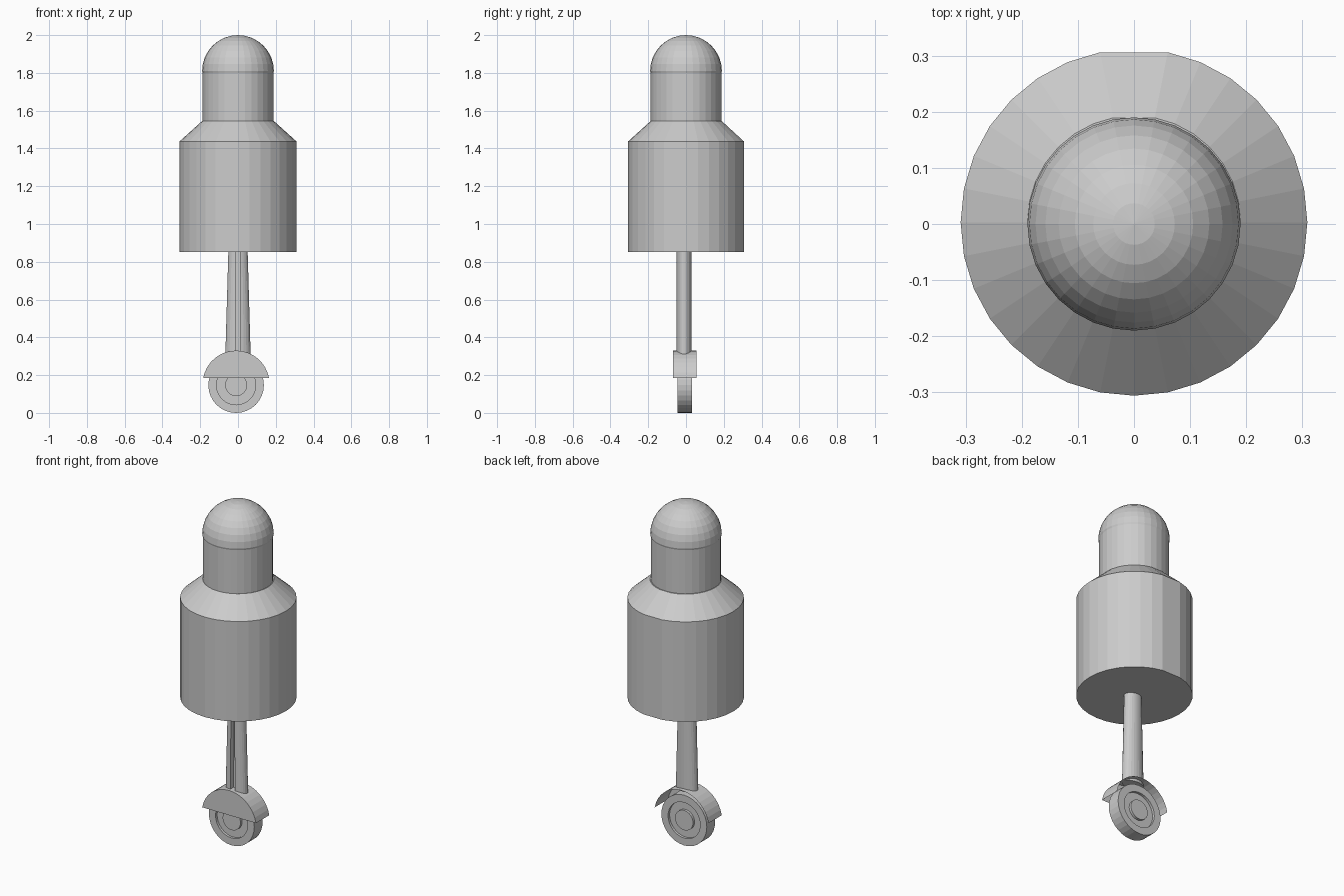
import bpy, bmesh
from math import sin, cos, pi, sqrt, asin
from mathutils import Matrix

if "Cube" in bpy.data.objects:
    bpy.data.objects.remove(bpy.data.objects["Cube"])


def finish(name, bm):
    bmesh.ops.recalc_face_normals(bm, faces=bm.faces)
    me = bpy.data.meshes.new(name)
    bm.to_mesh(me)
    bm.free()
    ob = bpy.data.objects.new(name, me)
    bpy.context.collection.objects.link(ob)
    return ob


def loft(bm, rings, cap_start=True, cap_end=True):
    """Bridge closed rings of points, with optional end caps."""
    vs = [[bm.verts.new(p) for p in ring] for ring in rings]
    n = len(vs[0])
    for a, b in zip(vs, vs[1:]):
        for i in range(n):
            j = (i + 1) % n
            bm.faces.new((a[i], a[j], b[j], b[i]))
    if cap_start:
        bm.faces.new(vs[0][::-1])
    if cap_end:
        bm.faces.new(vs[-1])


def lathe(name, profile, angles, center=(0, 0, 0), matrix=None, cap_start=True):
    """Revolve (radius, height) pairs about the local z axis."""
    bm = bmesh.new()
    loft(bm, [[(r * cos(a), r * sin(a), z) for a in angles] for r, z in profile], cap_start)
    if matrix:
        bm.transform(matrix)
    bm.transform(Matrix.Translation(center))
    bmesh.ops.remove_doubles(bm, verts=bm.verts, dist=1e-5)
    return finish(name, bm)


full = [2 * pi * i / 32 for i in range(32)]
flat_back = [a for i, a in enumerate(full) if i != 8]   # one flat at the rear

# Main body: drum with sloped shoulder
lathe("body", [(0.309, 0.853), (0.309, 1.438), (0.19, 1.545)], flat_back, (0, 0.003, 0))

# Domed head
R = 0.19
dome = [(R * cos(pi * k / 16), 1.81 + R * sin(pi * k / 16)) for k in range(8)]
bm_profile = [(0.187, 1.53), (0.187, 1.80)] + dome + [(0.0005, 2.0)]
lathe("head", bm_profile, full)

# Leg: tapered oval column with a slot down the front
def leg_ring(half_x, z):
    pts = []
    for i in range(24):
        a = -pi / 2 + 0.22 + (2 * pi - 0.44) * i / 23
        pts.append((half_x * cos(a), -0.01 + 0.04 * sin(a), z))
    s = abs(pts[0][0])
    return pts + [(-s, -0.02, z), (s, -0.02, z)]

bm = bmesh.new()
loft(bm, [leg_ring(0.067, 0.312), leg_ring(0.051, 0.86)])
finish("leg", bm)

# Wheel: tyre with recessed ring and hub on both faces
half, dip = 0.0385, 0.024
side = [(0.0005, half), (0.058, half), (0.058, dip), (0.104, dip), (0.104, half), (0.147, half)]
profile = [(r, -h) for r, h in side] + side[::-1]
lathe("wheel", profile, full, (-0.01, -0.0065, 0.147), Matrix.Rotation(pi / 2, 4, 'X'))

# Fender: thin arched shell with a closed front plate, open at the back
fr, fz, cut = 0.177, 0.153, 0.185
a0 = asin((cut - fz) / fr)
bm = bmesh.new()
arc = [a0 + (pi - 2 * a0) * i / 16 for i in range(17)]
front, back = [[bm.verts.new((-0.01 + fr * cos(a), y, fz + fr * sin(a))) for a in arc]
               for y in (-0.068, 0.055)]
bm.faces.new(front)
for i in range(16):
    bm.faces.new((front[i], back[i], back[i + 1], front[i + 1]))
finish("fender", bm)
